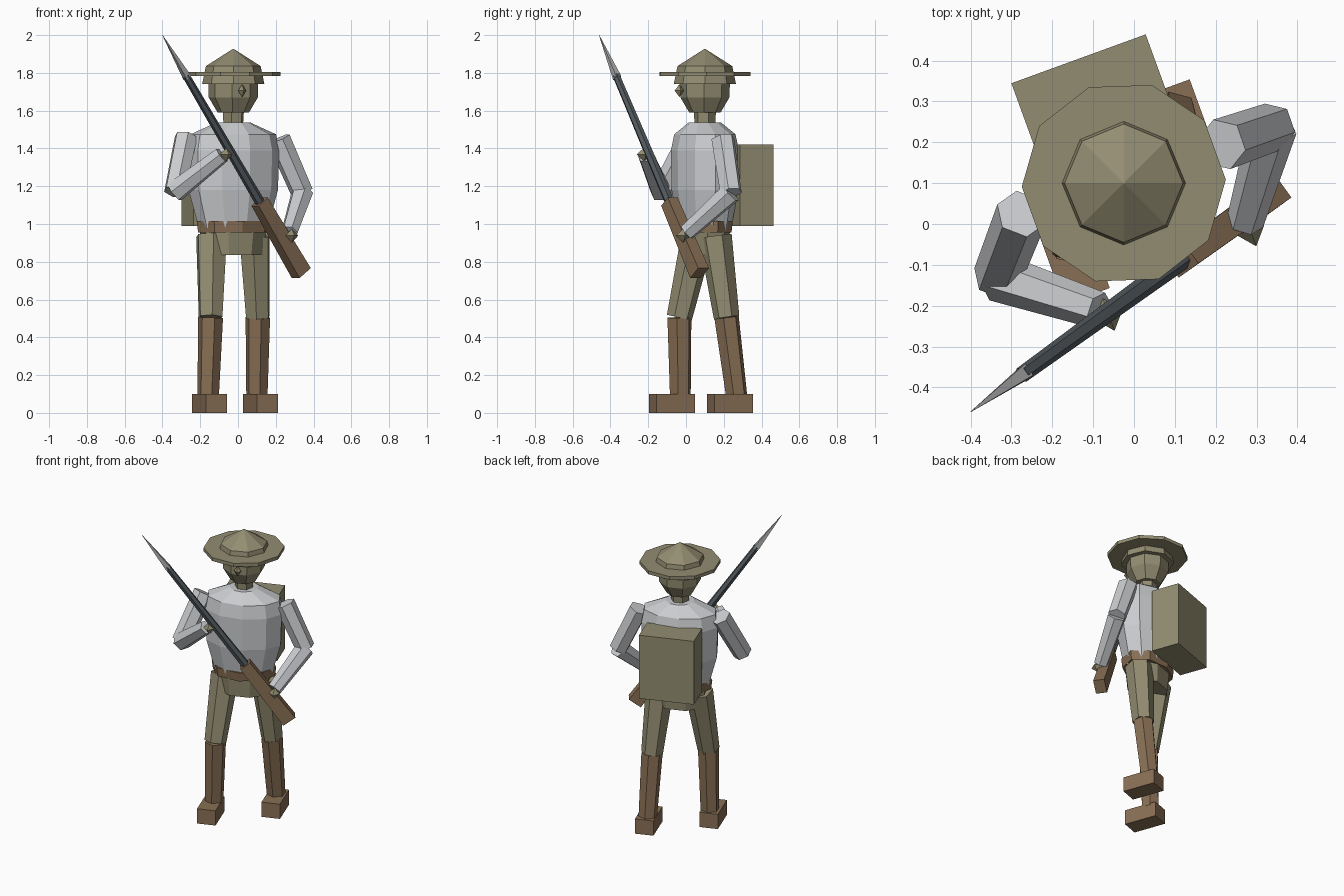
import bpy, math
from mathutils import Vector, Matrix

if "Cube" in bpy.data.objects:
    bpy.data.objects.remove(bpy.data.objects["Cube"])

TURN = Matrix.Rotation(math.radians(20), 3, 'Z')   # whole body is turned 20 degrees
CENTRE = Vector((-0.025, 0.10, 0))


def material(name, rgb):
    m = bpy.data.materials.new(name)
    m.diffuse_color = (*rgb, 1)
    m.use_nodes = True
    m.node_tree.nodes["Principled BSDF"].inputs["Base Color"].default_value = m.diffuse_color
    return m


OLIVE = material("olive", (0.29, 0.265, 0.165))
GREY = material("shirt grey", (0.60, 0.61, 0.63))
BROWN = material("leather brown", (0.25, 0.16, 0.09))
GUNMETAL = material("gunmetal", (0.085, 0.1, 0.112))
STEEL = material("steel", (0.42, 0.42, 0.42))


def make(name, verts, faces, mat):
    me = bpy.data.meshes.new(name)
    me.from_pydata([tuple(v) for v in verts], [], faces)
    me.materials.append(mat)
    ob = bpy.data.objects.new(name, me)
    bpy.context.collection.objects.link(ob)
    return ob


def skin(name, rings, n, mat):
    """Join equal rings of n points into a closed, capped solid."""
    verts = [v for r in rings for v in r]
    faces = [tuple(reversed(range(n)))]
    for k in range(len(rings) - 1):
        for i in range(n):
            j = (i + 1) % n
            faces.append((k*n + i, k*n + j, (k+1)*n + j, (k+1)*n + i))
    faces.append(tuple(range((len(rings) - 1) * n, len(rings) * n)))
    return make(name, verts, faces, mat)


def body_part(name, profile, n, phase, mat):
    """Stack of elliptical rings (z, half width, half depth) on the body axis."""
    rings = []
    for z, a, b in profile:
        ts = [math.radians(phase) + math.tau * i / n for i in range(n)]
        rings.append([CENTRE + TURN @ Vector((a * math.cos(t), b * math.sin(t), z)) for t in ts])
    return skin(name, rings, n, mat)


def rod(name, p, q, r0, r1, n, mat, phase=0.0):
    """Tapered prism from p to q; r = (side radius, upright radius)."""
    p, q = Vector(p), Vector(q)
    d = (q - p).normalized()
    s = d.cross(Vector((0, 0, 1))).normalized()
    u = d.cross(s)
    rings = []
    for c, r in ((p, r0), (q, r1)):
        rx, ry = r if isinstance(r, tuple) else (r, r)
        ts = [math.radians(phase) + math.tau * i / n for i in range(n)]
        rings.append([c + s * rx * math.cos(t) + u * ry * math.sin(t) for t in ts])
    return skin(name, rings, n, mat)


def block(name, centre, size, mat):
    """Box turned with the body."""
    x, y, z = (v / 2 for v in size)
    c = Vector(centre)
    rings = [[c + TURN @ Vector((sx * x, sy * y, h))
              for sx, sy in ((-1, -1), (1, -1), (1, 1), (-1, 1))] for h in (-z, z)]
    return skin(name, rings, 4, mat)


def diamond(name, centre, rx, ry, rz, mat):
    c = Vector(centre)
    pts = [(rx, 0, 0), (0, ry, 0), (-rx, 0, 0), (0, -ry, 0), (0, 0, rz), (0, 0, -rz)]
    faces = [f for i in range(4) for f in ((i, (i+1) % 4, 4), ((i+1) % 4, i, 5))]
    return make(name, [c + TURN @ Vector(v) for v in pts], faces, mat)


# Hat
body_part("hat_brim", [(1.783, .25, .25), (1.806, .25, .25)], 10, 18, OLIVE)
body_part("hat_crown", [(1.74, .165, .165), (1.836, .145, .145), (1.927, .002, .002)], 8, 70, OLIVE)

# Head, neck and nose
body_part("head", [(1.59, .083, .083), (1.67, .130, .130), (1.76, .133, .133)], 8, 22.5, OLIVE)
body_part("neck", [(1.51, .054, .054), (1.60, .060, .060)], 6, 0, OLIVE)
diamond("nose", (.022, -.035, 1.706), .023, .027, .034, OLIVE)

# Torso, belt and hips
body_part("shirt", [(.965, .185, .130), (1.18, .245, .165), (1.39, .252, .168),
                    (1.475, .235, .150), (1.538, .09, .085)], 10, 26, GREY)
body_part("belt", [(.955, .198, .140), (1.015, .206, .147)], 8, 0, BROWN)
body_part("hips", [(.835, .165, .115), (.965, .186, .125)], 8, 22.5, OLIVE)

# Backpack
block("backpack", CENTRE + TURN @ Vector((0, .229, 1.205)), (.35, .19, .43), OLIVE)

# Legs: hip, knee, ankle, boot centre
legs = {
    "right": ((-.140, .062, .935), (-.145, -.035, .505), (-.158, -.030, .09), (-.152, -.075, .05)),
    "left": ((.088, .155, .935), (.105, .215, .505), (.100, .268, .09), (.118, .232, .05)),
}
for side, (hip, knee, ankle, boot) in legs.items():
    rod(side + "_thigh", hip, knee, .088, .068, 6, OLIVE, 20)
    rod(side + "_gaiter", knee, ankle, .067, .058, 6, BROWN, 20)
    block(side + "_boot", boot, (.118, .217, .10), BROWN)

# Arms: shoulder, elbow, wrist, hand
arms = {
    "right": ((-.275, .025, 1.46), (-.335, -.130, 1.17), (-.085, -.212, 1.365), (-.062, -.222, 1.368)),
    "left": ((.215, .195, 1.45), (.340, .238, 1.165), (.272, .005, .955), (.285, -.015, .938)),
}
for side, (shoulder, elbow, wrist, hand) in arms.items():
    rod(side + "_upper_arm", shoulder, elbow, .064, .060, 6, GREY)
    rod(side + "_forearm", elbow, wrist, .060, .046, 6, GREY)
    diamond(side + "_hand", hand, .036, .042, .036, OLIVE)

# Rifle along one slanting line from bayonet tip to butt
TIP, BUTT = Vector((-.40, -.46, 2.0)), Vector((.335, .072, .74))


def along(t):
    return TIP.lerp(BUTT, t)


rod("bayonet", along(0), along(.18), .001, .024, 4, STEEL, 45)
rod("barrel", along(.17), along(.73), .020, .027, 6, GUNMETAL)
rod("rifle_stock", along(.70), along(1), (.046, .052), (.050, .064), 4, BROWN, 45)
